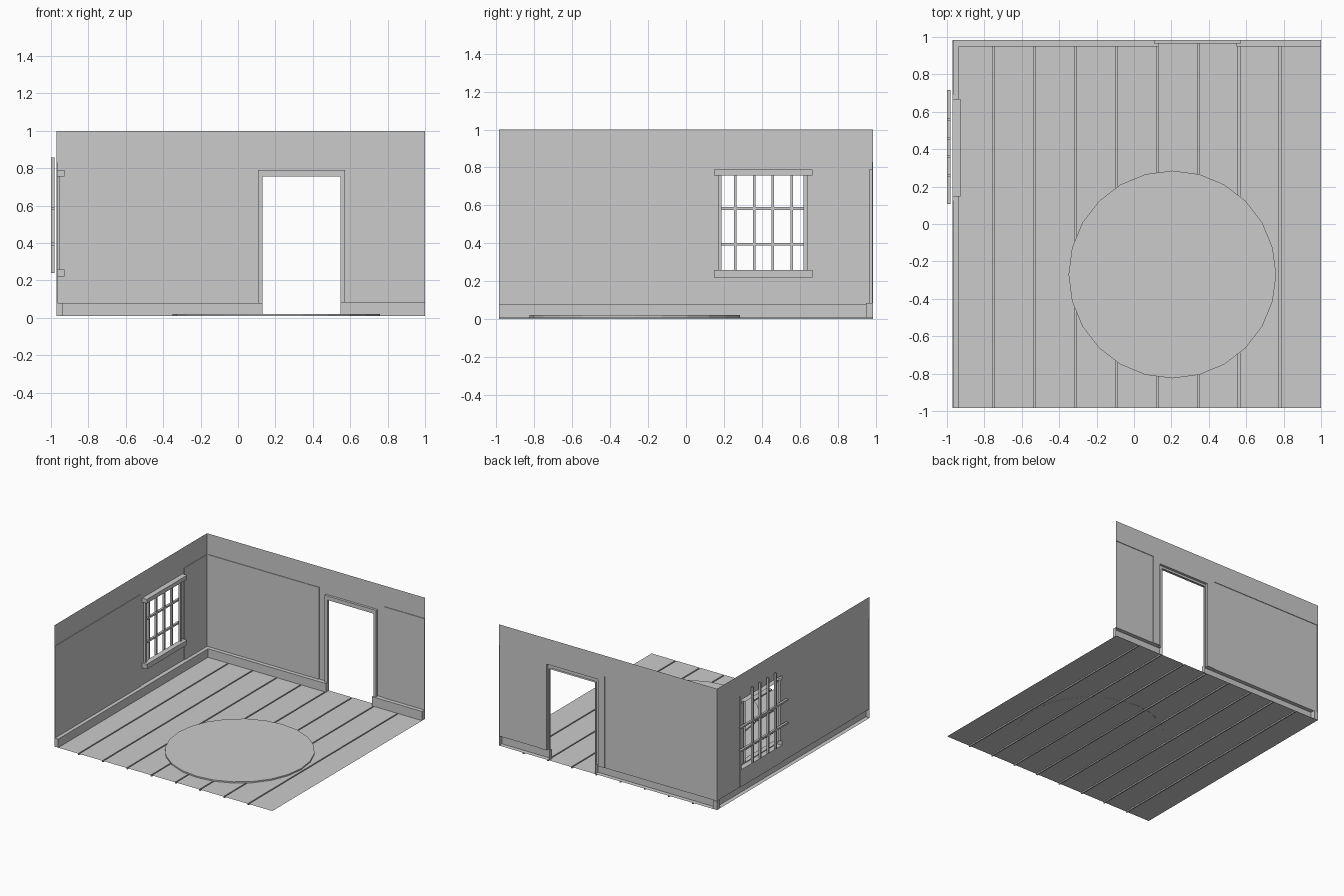
import bpy, bmesh
from mathutils import Vector, Matrix

if "Cube" in bpy.data.objects:
    bpy.data.objects.remove(bpy.data.objects["Cube"])

X0, X1, Y, F = -0.97, 1.0, 0.985, 0.01   # room extents, floor level


def finish(name, bm, facing=None):
    bmesh.ops.remove_doubles(bm, verts=bm.verts, dist=1e-5)
    bmesh.ops.recalc_face_normals(bm, faces=bm.faces)
    if facing is not None:
        total = sum((f.normal * f.calc_area() for f in bm.faces), Vector())
        if total.dot(facing) < 0:
            bmesh.ops.reverse_faces(bm, faces=bm.faces)
    me = bpy.data.meshes.new(name)
    bm.to_mesh(me)
    bm.free()
    ob = bpy.data.objects.new(name, me)
    bpy.context.collection.objects.link(ob)


def box(name, lo, hi):
    bm = bmesh.new()
    size = [b - a for a, b in zip(lo, hi)]
    mid = [(a + b) / 2 for a, b in zip(lo, hi)]
    bmesh.ops.create_cube(bm, size=1, matrix=Matrix.Translation(mid) @ Matrix.Diagonal((*size, 1)))
    finish(name, bm)


def relief(layers, place, facing):
    """Wall shell: layers are (part, depth, rectangles); later layers replace earlier ones.
    Each part gets its front faces and the risers down to lower neighbours."""
    rects = [r for l in layers for r in l[2]]
    us = sorted({u for r in rects for u in r[:2]})
    vs = sorted({v for r in rects for v in r[2:]})
    nu, nv = len(us) - 1, len(vs) - 1

    def owner(i, j):
        if not (0 <= i < nu and 0 <= j < nv):
            return None, 0
        u, v = (us[i] + us[i + 1]) / 2, (vs[j] + vs[j + 1]) / 2
        found = (None, 0)
        for part, depth, rs in layers:
            if any(a < u < b and c < v < d for a, b, c, d in rs):
                found = (part, depth)
        return found

    for part in dict.fromkeys(l[0] for l in layers if l[0]):
        bm = bmesh.new()

        def quad(pts):
            bm.faces.new([bm.verts.new(place(*p)) for p in pts])

        for i in range(nu):
            for j in range(nv):
                p, d = owner(i, j)
                if p != part:
                    continue
                a, b, c, e = us[i], us[i + 1], vs[j], vs[j + 1]
                quad([(a, c, d), (b, c, d), (b, e, d), (a, e, d)])
                for di, dj, s, t in ((-1, 0, (a, c), (a, e)), (1, 0, (b, c), (b, e)),
                                     (0, -1, (a, c), (b, c)), (0, 1, (a, e), (b, e))):
                    n = owner(i + di, j + dj)[1]
                    if n < d - 1e-6:
                        quad([(*s, d), (*t, d), (*t, n), (*s, n)])
        finish(part, bm, facing)


# Left wall with window
relief([
    ("left_wall", 0, [(-Y, Y, F, 1)]),
    ("left_wall_panels", 0.005, [(-Y, 0.125, F, 0.83), (0.69, Y, F, 0.83)]),
    ("left_baseboard", 0.035, [(-Y, Y, F, 0.08)]),
    ("window_jambs", 0.018, [(0.168, 0.188, 0.26, 0.757), (0.62, 0.64, 0.26, 0.757)]),
    ("window_sill_and_head", 0.043, [(0.148, 0.668, 0.22, 0.26), (0.148, 0.668, 0.757, 0.79)]),
    (None, 0, [(0.188, 0.62, 0.26, 0.757)]),
], lambda u, v, d: (X0 + d, u, v), Vector((1, 0, 0)))

# Back wall with doorway
relief([
    ("back_wall", 0, [(X0, X1, F, 1)]),
    ("back_wall_panels", 0.005, [(X0, 0.045, F, 0.83), (0.635, X1, F, 0.83)]),
    ("door_frame", 0.02, [(0.107, 0.573, F, 0.79)]),
    ("back_baseboard", 0.037, [(X0, 0.132, F, 0.08), (0.547, X1, F, 0.085)]),
    (None, 0, [(0.132, 0.547, F, 0.757)]),
], lambda u, v, d: (u, Y - d, v), Vector((0, -1, 0)))

# Window bars, outside the wall
for k in range(4):
    y = 0.26 + 0.099 * k
    box("window_bar_upright", (-1, y - 0.007, 0.24), (-0.982, y + 0.007, 0.857))
for z in (0.395, 0.584):
    box("window_bar_cross", (-1, 0.107, z - 0.007), (-0.982, 0.717, z + 0.007))

# Plank floor: grooved profile swept along y
planks, g = 9, 0.005
profile = [(X0, F)]
for k in range(1, planks):
    x = X0 + (X1 - X0) * k / planks
    profile += [(x - g, F), (x - g, 0), (x + g, 0), (x + g, F)]
profile.append((X1, F))
bm = bmesh.new()
rows = [[bm.verts.new((x, y, z)) for x, z in profile] for y in (-Y, Y)]
for k in range(len(profile) - 1):
    bm.faces.new((rows[0][k], rows[0][k + 1], rows[1][k + 1], rows[1][k]))
finish("plank_floor", bm, Vector((0, 0, 1)))

# Round rug
bm = bmesh.new()
bmesh.ops.create_cone(bm, cap_ends=True, segments=24, radius1=0.555, radius2=0.555, depth=0.012,
                      matrix=Matrix.Translation((0.205, -0.27, 0.015)))
finish("round_rug", bm)
